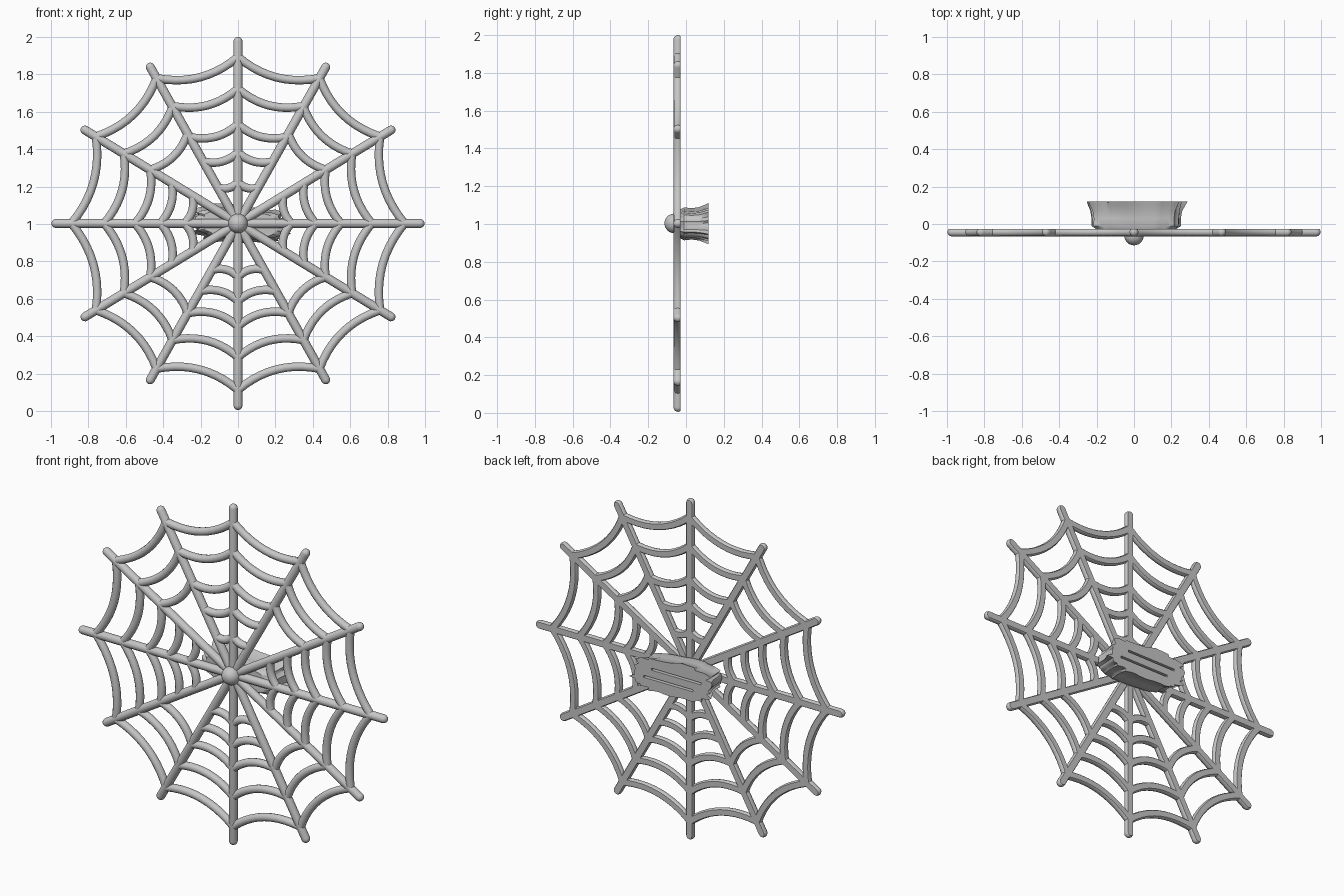
import bpy, bmesh, math, random
from mathutils import Vector

random.seed(4)
cube = bpy.data.objects.get("Cube")
if cube:
    bpy.data.objects.remove(cube, do_unlink=True)

grey = bpy.data.materials.new("plain_grey")
grey.use_nodes = True
colour = (0.57, 0.57, 0.57, 1)
grey.diffuse_color = colour
grey.node_tree.nodes["Principled BSDF"].inputs["Base Color"].default_value = colour

HUB_Z = 1.003
THREAD_Y = -0.043
BACK_Y = -0.028


def polar(radius, degrees, y=THREAD_Y):
    a = math.radians(degrees)
    return Vector((radius * math.cos(a), y, HUB_Z + radius * math.sin(a)))


def spoke_angle(i):
    # Slanted spokes lean slightly towards the upright ones
    turn, rest = divmod(i % 12, 6)
    return turn * 180 + (0, 31.4, 60.7, 90, 119.3, 148.6)[rest]


def finish(name, bm, smooth=True):
    mesh = bpy.data.meshes.new(name)
    bmesh.ops.recalc_face_normals(bm, faces=bm.faces)
    bm.to_mesh(mesh)
    bm.free()
    obj = bpy.data.objects.new(name, mesh)
    bpy.context.collection.objects.link(obj)
    mesh.materials.append(grey)
    if smooth:
        bpy.ops.object.select_all(action="DESELECT")
        obj.select_set(True)
        bpy.context.view_layer.objects.active = obj
        bpy.ops.object.shade_smooth_by_angle(angle=math.radians(40))
    return obj


def flatten_back(bm):
    # Slice the round thread so that its back is flat
    cut = bmesh.ops.bisect_plane(bm, geom=bm.verts[:] + bm.edges[:] + bm.faces[:],
                                 plane_co=(0, BACK_Y, 0), plane_no=(0, 1, 0), clear_outer=True)
    edges = [e for e in cut["geom_cut"] if isinstance(e, bmesh.types.BMEdge)]
    bmesh.ops.holes_fill(bm, edges=edges)


def thread(name, points, radii, sides=14):
    # Tube along a path lying in the plane of the web
    bm = bmesh.new()
    rings = []
    for i, p in enumerate(points):
        along = (points[min(i + 1, len(points) - 1)] - points[max(i - 1, 0)]).normalized()
        across = along.cross(Vector((0, 1, 0)))
        rings.append([bm.verts.new(p + radii[i] * (across * math.cos(t) + Vector((0, 1, 0)) * math.sin(t)))
                      for t in (math.tau * k / sides for k in range(sides))])
    for a, b in zip(rings, rings[1:]):
        for k in range(sides):
            n = (k + 1) % sides
            bm.faces.new((a[k], a[n], b[n], b[k]))
    bm.faces.new(rings[0])
    bm.faces.new(rings[-1])
    flatten_back(bm)
    return finish(name, bm)


# Twelve straight spokes with rounded tips
R = 0.024
for i in range(12):
    tip = 0.997 if i % 3 == 0 else 0.982
    caps = [(tip - R + R * math.sin(t), R * max(math.cos(t), 0.1))
            for t in (k * math.pi / 8 for k in range(5))]
    path = [(0, R)] + caps
    thread(f"spoke_{i + 1}", [polar(r, spoke_angle(i)) for r, _ in path], [w for _, w in path])

# Strands sagging towards the hub between neighbouring spokes
TOP_RADII = (0.89, 0.72, 0.53, 0.38, 0.22)
OTHER_RADII = (0.89, 0.715, 0.55, 0.415, 0.285)
for i in range(12):
    radii = TOP_RADII if i in (2, 3) else OTHER_RADII
    if i % 3 == 1:  # the slanted sectors are open near the hub
        radii = radii[:-2]
    for ring, radius in enumerate(radii):
        a, b = polar(radius, spoke_angle(i)), polar(radius, spoke_angle(i + 1))
        inward = Vector((0, 0, HUB_Z)) - polar(1, i * 30 + 15, 0)
        path = [a.lerp(b, k / 10) + inward * (0.055 * radius + 0.005) * 4 * (k / 10) * (1 - k / 10)
                for k in range(11)]
        thread(f"strand_{ring + 1}_{i + 1}", path, [0.0225] * 11, 12)

# Hub bead
bm = bmesh.new()
bmesh.ops.create_uvsphere(bm, u_segments=32, v_segments=16, radius=0.052)
bmesh.ops.translate(bm, verts=bm.verts, vec=(0, -0.062, HUB_Z))
flatten_back(bm)
finish("hub_bead", bm)

# Ragged clip block behind the hub: waisted, flaring to a flat jagged back
bm = bmesh.new()
COUNT = 56
ragged = [random.uniform(-1, 1) for _ in range(COUNT)]
rings = []
for y, half_w, half_h, rough in ((-0.035, 0.2, 0.07, 0.03), (-0.01, 0.235, 0.082, 0.05),
                                 (0.03, 0.235, 0.078, 0.04), (0.07, 0.24, 0.083, 0.05),
                                 (0.1, 0.25, 0.093, 0.08), (0.12, 0.255, 0.1, 0.1)):
    ring = []
    for k in range(COUNT):
        t = math.tau * k / COUNT
        c, s = math.cos(t), math.sin(t)
        f = 1 + rough * ragged[k]
        x = half_w * f * math.copysign(abs(c) ** 0.72, c)
        z = half_h * f * math.copysign(abs(s) ** 0.72, s)
        ring.append(bm.verts.new((x + 0.01, y, 1.0 + z - 0.06 * x)))
    rings.append(ring)
for a, b in zip(rings, rings[1:]):
    for k in range(COUNT):
        n = (k + 1) % COUNT
        bm.faces.new((a[k], a[n], b[n], b[k]))
bm.faces.new(rings[0])
bm.faces.new(rings[-1])
clip = finish("clip_block", bm)

# Two long slots in the back of the block
for i, (x, z) in enumerate(((-0.02, 1.025), (0.03, 0.97))):
    bm = bmesh.new()
    bmesh.ops.create_cube(bm, size=1)
    bmesh.ops.scale(bm, verts=bm.verts, vec=(0.32, 0.08, 0.012))
    bmesh.ops.translate(bm, verts=bm.verts, vec=(x, 0.11, z))
    cutter = finish(f"slot_cutter_{i + 1}", bm, smooth=False)
    cutter.hide_render = True
    cutter.hide_set(True)
    cut = clip.modifiers.new(f"slot_{i + 1}", "BOOLEAN")
    cut.operation = "DIFFERENCE"
    cut.object = cutter
